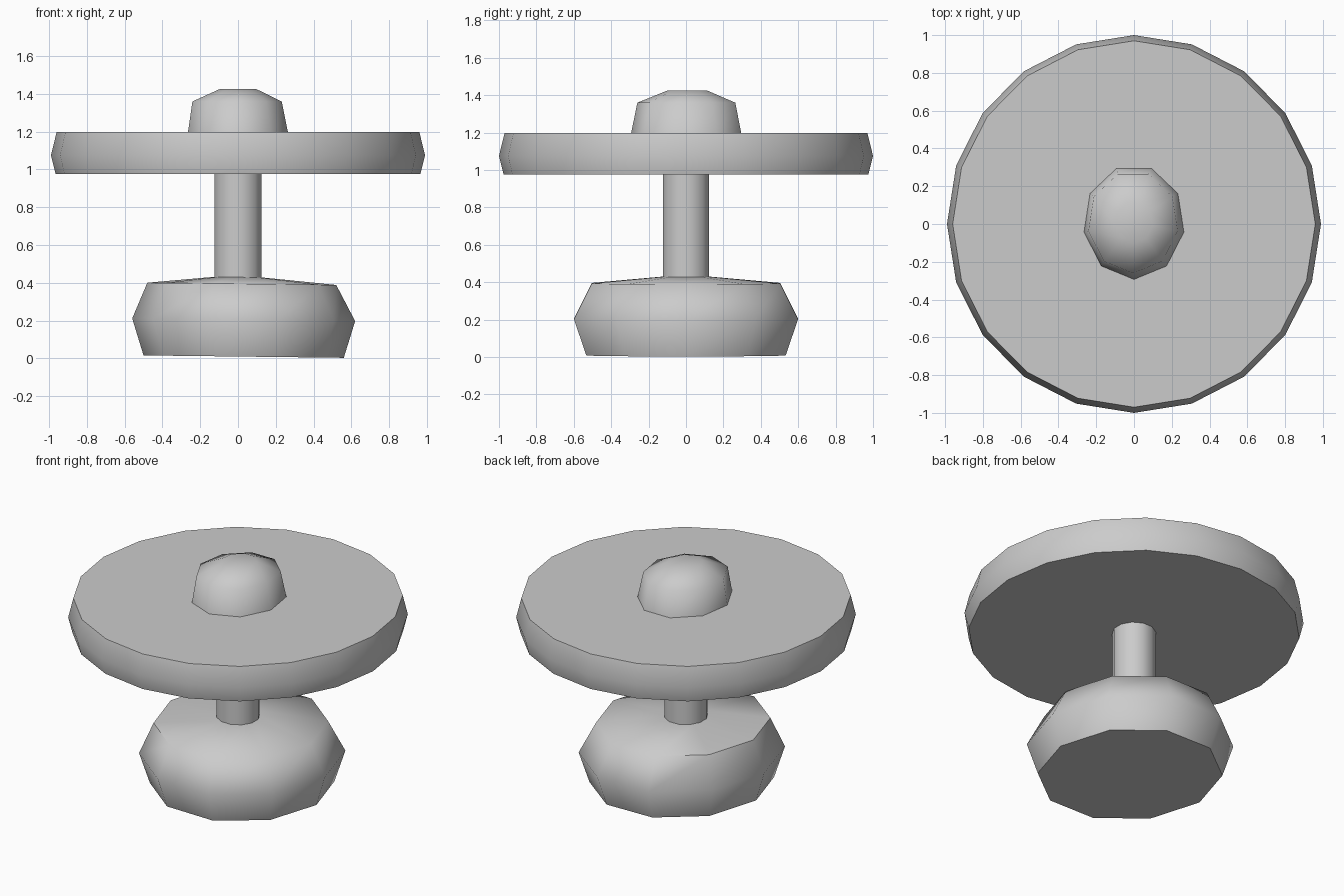
import bpy, bmesh, math

if "Cube" in bpy.data.objects:
    bpy.data.objects.remove(bpy.data.objects["Cube"])


def ringed(name, sides, rings, phase=0.0, slope=0.0):
    """Closed solid from stacked elliptical rings: (z, rx, ry, centre x, centre y)."""
    bm = bmesh.new()
    loops = []
    for z, rx, ry, cx, cy in rings:
        loop = []
        for i in range(sides):
            a = math.radians(phase) + math.tau * i / sides
            x = cx + rx * math.cos(a)
            loop.append(bm.verts.new((x, cy + ry * math.sin(a), z + slope * x)))
        loops.append(loop)
    for low, high in zip(loops, loops[1:]):
        for i in range(sides):
            j = (i + 1) % sides
            bm.faces.new((low[i], low[j], high[j], high[i]))
    bm.faces.new(loops[0][::-1])
    bm.faces.new(loops[-1])
    bmesh.ops.recalc_face_normals(bm, faces=bm.faces[:])
    mesh = bpy.data.meshes.new(name)
    bm.to_mesh(mesh)
    bm.free()
    obj = bpy.data.objects.new(name, mesh)
    bpy.context.collection.objects.link(obj)
    bpy.context.view_layer.objects.active = obj
    bpy.ops.object.select_all(action='DESELECT')
    obj.select_set(True)
    bpy.ops.object.shade_smooth_by_angle(angle=math.radians(60))
    return obj


# Chunky base, very slightly tilted
ringed("base", 10, [
    (0.01, 0.53, 0.56, 0.03, 0),
    (0.205, 0.59, 0.63, 0.03, 0),
    (0.395, 0.50, 0.53, 0.02, 0),
    (0.43, 0.13, 0.13, 0, 0),
], slope=-0.012)

# Stem between base and disc
ringed("stem", 12, [
    (0.42, 0.128, 0.128, 0, 0),
    (0.985, 0.128, 0.128, 0, 0),
], phase=15)

# Wide disc with a bevelled rim
ringed("disc", 20, [
    (0.975, 0.965, 0.975, 0, 0),
    (1.075, 0.99, 1.0, 0, 0),
    (1.198, 0.96, 0.97, 0, 0),
])

# Domed knob on top
ringed("knob", 9, [
    (1.19, 0.27, 0.305, 0, 0.01),
    (1.36, 0.24, 0.27, -0.005, 0.01),
    (1.425, 0.10, 0.11, 0, 0.01),
], phase=-90)
